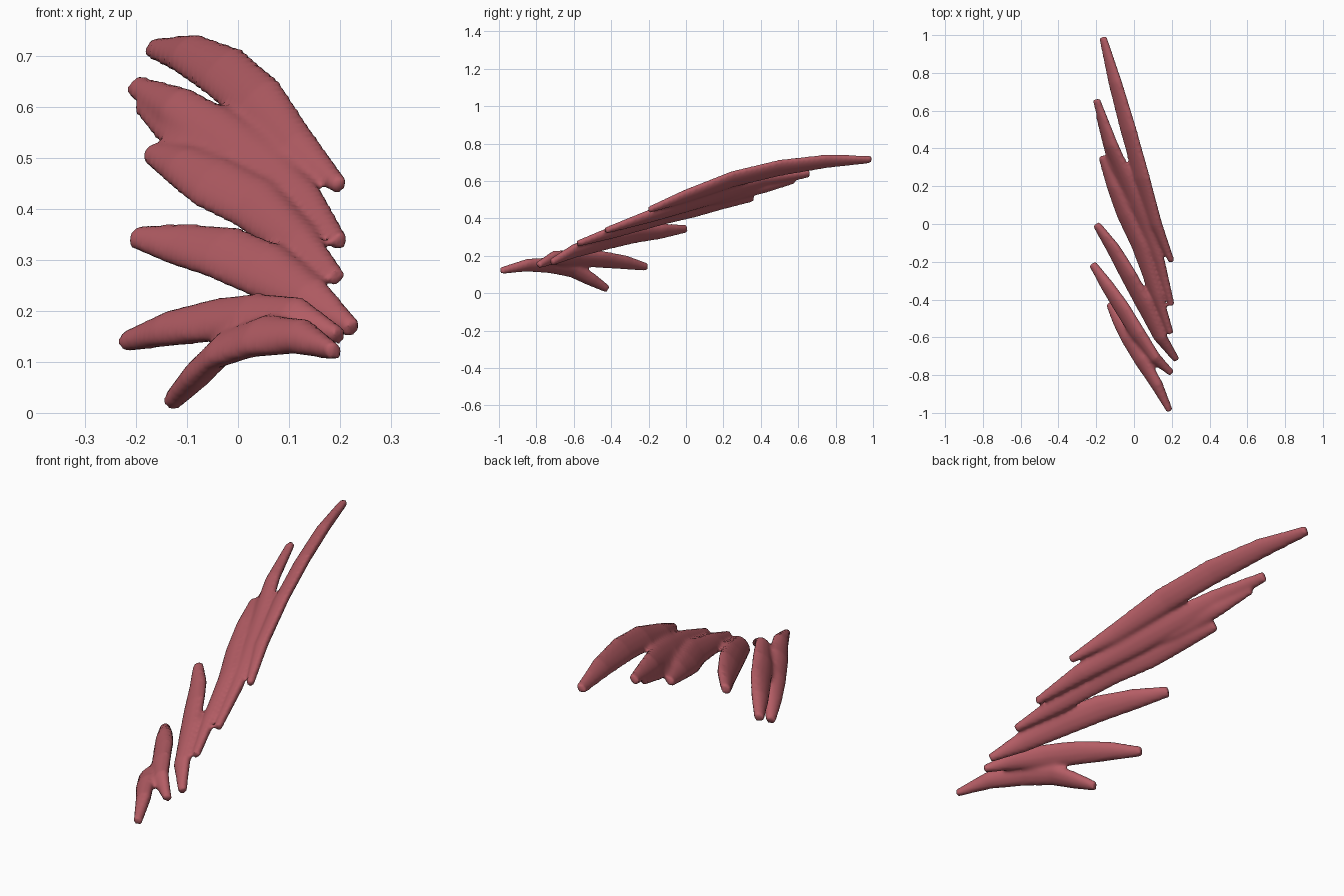
import bpy, bmesh, math
from mathutils import Vector

cube = bpy.data.objects.get("Cube")
if cube:
    bpy.data.objects.remove(cube, do_unlink=True)

red = bpy.data.materials.new("muscle red")
red.use_nodes = True
colour = (0.46, 0.11, 0.13, 1)
red.diffuse_color = colour
red.node_tree.nodes["Principled BSDF"].inputs["Base Color"].default_value = colour

SIDES = 12
HALF_WIDTHS = (0.018, 0.044, 0.058, 0.058, 0.046, 0.024)


def strand(bm, points, scale=1.0, thick=0.024):
    """Loft a flat, lens-shaped strip whose wide axis lies in the sheet."""
    pts = [Vector(p) for p in points]
    rings = []
    for i, p in enumerate(pts):
        tangent = (pts[min(i + 1, len(pts) - 1)] - pts[max(i - 1, 0)]).normalized()
        wide = Vector((1, 0, 1))
        wide = (wide - tangent * wide.dot(tangent)).normalized()
        thin = tangent.cross(wide)
        w = HALF_WIDTHS[i] * scale
        t = thick * (0.7 if i in (0, len(pts) - 1) else 1)
        ring = []
        for k in range(SIDES):
            a = math.tau * k / SIDES
            ring.append(bm.verts.new(p + wide * w * math.cos(a) + thin * t * math.sin(a)))
        rings.append(ring)
    for a, b in zip(rings, rings[1:]):
        for k in range(SIDES):
            n = (k + 1) % SIDES
            bm.faces.new((a[k], a[n], b[n], b[k]))
    bm.faces.new(rings[0][::-1])
    bm.faces.new(rings[-1])


bm = bmesh.new()
# Top strand, the longest
strand(bm, [(.20, -.20, .445), (.115, 0, .52), (.04, .25, .61),
            (-.03, .5, .67), (-.10, .75, .705), (-.165, .99, .715)])
# Second strand and its short split tip
strand(bm, [(.20, -.43, .335), (.13, -.2, .41), (.03, .05, .49),
            (-.05, .25, .55), (-.12, .42, .60), (-.20, .66, .64)])
strand(bm, [(.03, .0, .46), (-.02, .1, .49), (-.06, .2, .51),
            (-.10, .3, .535), (-.14, .42, .56), (-.19, .58, .60)], 0.7, 0.018)
# Third strand
strand(bm, [(.195, -.58, .265), (.12, -.38, .33), (.03, -.12, .41),
            (-.05, .05, .45), (-.11, .2, .485), (-.17, .36, .51)])
# Fourth strand
strand(bm, [(.225, -.72, .165), (.14, -.6, .225), (.05, -.42, .28),
            (-.03, -.27, .315), (-.11, -.13, .33), (-.20, .0, .345)], 1.05, 0.027)
# Two lower strands, which fan away from the sheet
strand(bm, [(.20, -.79, .15), (.11, -.71, .19), (.02, -.58, .19),
            (-.06, -.45, .18), (-.14, -.33, .165), (-.22, -.21, .14)], 0.95, 0.028)
strand(bm, [(.19, -.99, .12), (.12, -.85, .15), (.04, -.72, .15),
            (-.03, -.6, .125), (-.08, -.51, .075), (-.13, -.42, .022)], 0.9, 0.028)
bmesh.ops.recalc_face_normals(bm, faces=bm.faces)

mesh = bpy.data.meshes.new("fan_muscle")
bm.to_mesh(mesh)
bm.free()
mesh.materials.append(red)
muscle = bpy.data.objects.new("fan_muscle", mesh)
bpy.context.collection.objects.link(muscle)

# Fuse the strands into one sheet and soften the joins
remesh = muscle.modifiers.new("fuse", 'REMESH')
remesh.mode = 'VOXEL'
remesh.voxel_size = 0.009
remesh.use_smooth_shade = True
soften = muscle.modifiers.new("soften", 'SMOOTH')
soften.factor = 0.5
soften.iterations = 5
